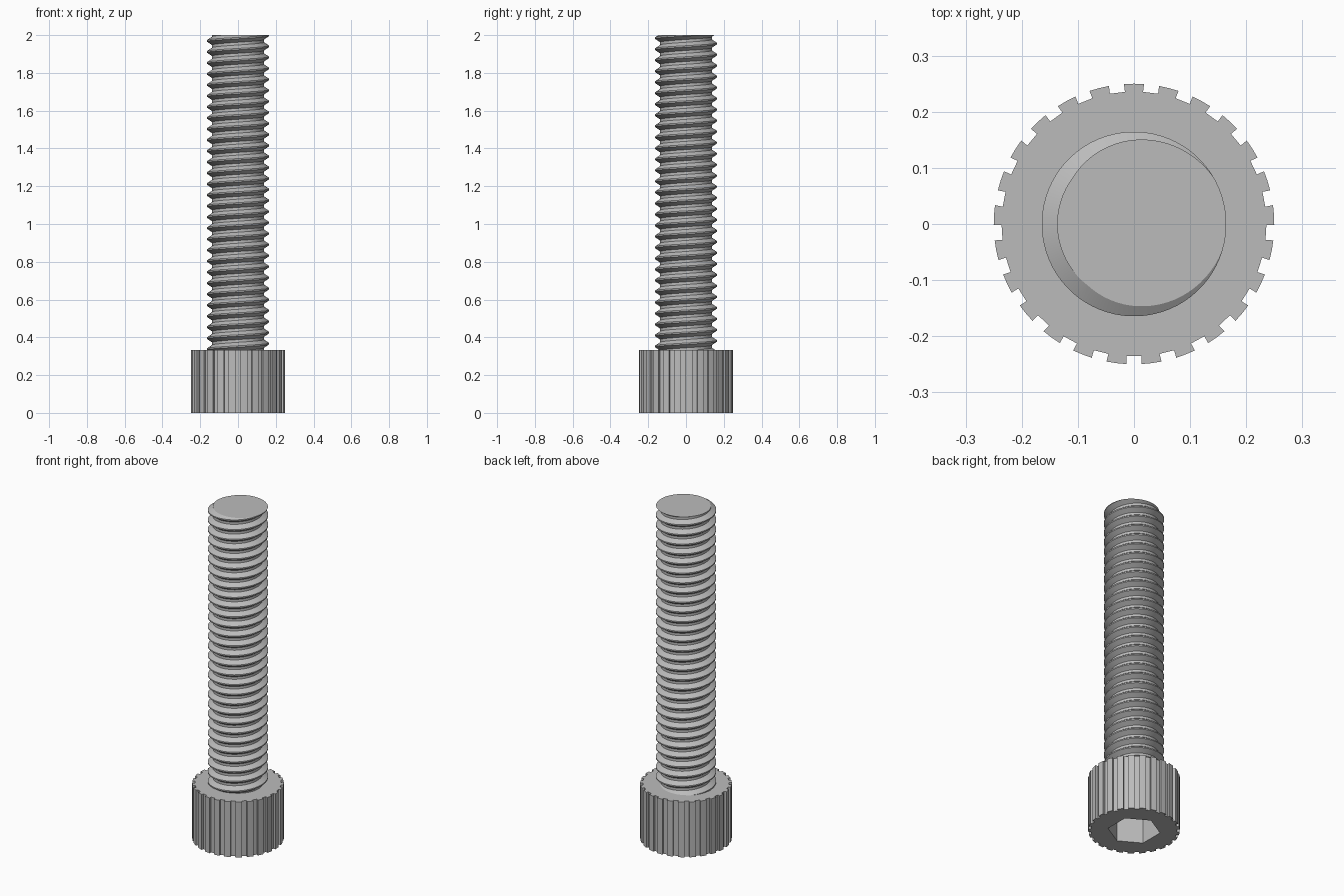
import bpy, bmesh
from math import sin, cos, pi, radians, asin
from mathutils import Vector

cube = bpy.data.objects.get("Cube")
if cube:
    bpy.data.objects.remove(cube, do_unlink=True)

HEIGHT, HEAD_H = 2.0, 1 / 3
steel = bpy.data.materials.new("grey steel")
steel.use_nodes = True
colour = (0.5, 0.5, 0.5, 1)
steel.diffuse_color = colour
steel.node_tree.nodes["Principled BSDF"].inputs["Base Color"].default_value = colour


def finish(bm, name):
    bmesh.ops.recalc_face_normals(bm, faces=bm.faces)
    mesh = bpy.data.meshes.new(name)
    bm.to_mesh(mesh)
    bm.free()
    mesh.materials.append(steel)
    obj = bpy.data.objects.new(name, mesh)
    bpy.context.collection.objects.link(obj)
    bpy.ops.object.select_all(action="DESELECT")
    obj.select_set(True)
    bpy.context.view_layer.objects.active = obj
    bpy.ops.object.shade_smooth_by_angle(angle=radians(20))
    return obj


def polar(r, a, z):
    return Vector((r * cos(a), r * sin(a), z))


def ring(bm, points):
    verts = [bm.verts.new(p) for p in points]
    edges = [bm.edges.new((v, verts[i - 1])) for i, v in enumerate(verts)]
    return verts, edges


def skin(bm, lower, upper):
    for i in range(len(lower)):
        bm.faces.new((lower[i - 1], lower[i], upper[i], upper[i - 1]))


# Cap head: fluted rim with a hexagonal socket in the underside
def build_head(teeth=25, outer=0.25, inner=0.236, half_groove=0.0135):
    def outline(z):
        points = []
        for k in range(teeth):
            mid = pi / 2 + 2 * pi * k / teeth
            groove = mid + pi / teeth
            a_out, a_in = asin(half_groove / outer), asin(half_groove / inner)
            points += [polar(outer, mid, z), polar(outer, groove - a_out, z),
                       polar(inner, groove - a_in, z), polar(inner, groove + a_in, z),
                       polar(outer, groove + a_out, z)]
        return points

    def hexagon(r, z):
        return [polar(r, pi / 6 + pi / 3 * k, z) for k in range(6)]

    bm = bmesh.new()
    low, low_edges = ring(bm, outline(0))
    top, _ = ring(bm, outline(HEAD_H))
    skin(bm, low, top)
    bm.faces.new(top)
    mouth, mouth_edges = ring(bm, hexagon(0.144, 0))
    floor, _ = ring(bm, hexagon(0.144, HEAD_H / 2))
    skin(bm, mouth, floor)
    bm.faces.new(floor)
    bmesh.ops.triangle_fill(bm, edges=low_edges + mouth_edges, use_beauty=True)
    return finish(bm, "socket_head")


# Threaded shaft: a right-hand helical strip trimmed flat at both ends
def build_shaft(pitch=0.0583, crest=0.1645, root=0.137, steps=72, phase=radians(8)):
    bm = bmesh.new()
    profile = [(crest, -1 / 16), (crest, 1 / 16), (root, 3 / 8), (root, 5 / 8)]
    turns = int((HEIGHT - HEAD_H) / pitch) + 4
    start = HEIGHT - (turns - 2) * pitch
    rows = []
    for i in range(steps * turns + 1):
        a = 2 * pi * i / steps
        z = start + pitch * i / steps
        rows.append([bm.verts.new(polar(r, a + phase, z + dz * pitch)) for r, dz in profile])
    for i in range(len(rows) - 1):
        a, b = list(rows[i]), list(rows[i + 1])
        if i + 1 + steps < len(rows):
            a.append(rows[i + steps][0])
            b.append(rows[i + 1 + steps][0])
        for j in range(len(a) - 1):
            bm.faces.new((a[j], b[j], b[j + 1], a[j + 1]))
    for z, up in ((HEIGHT, 1), (HEAD_H - 0.01, -1)):
        cut = bmesh.ops.bisect_plane(bm, geom=bm.verts[:] + bm.edges[:] + bm.faces[:],
                                     plane_co=(0, 0, z), plane_no=(0, 0, up), clear_outer=True)
        rim = [e for e in cut["geom_cut"] if isinstance(e, bmesh.types.BMEdge)]
        bmesh.ops.contextual_create(bm, geom=rim)
    return finish(bm, "threaded_shaft")


build_head()
build_shaft()
